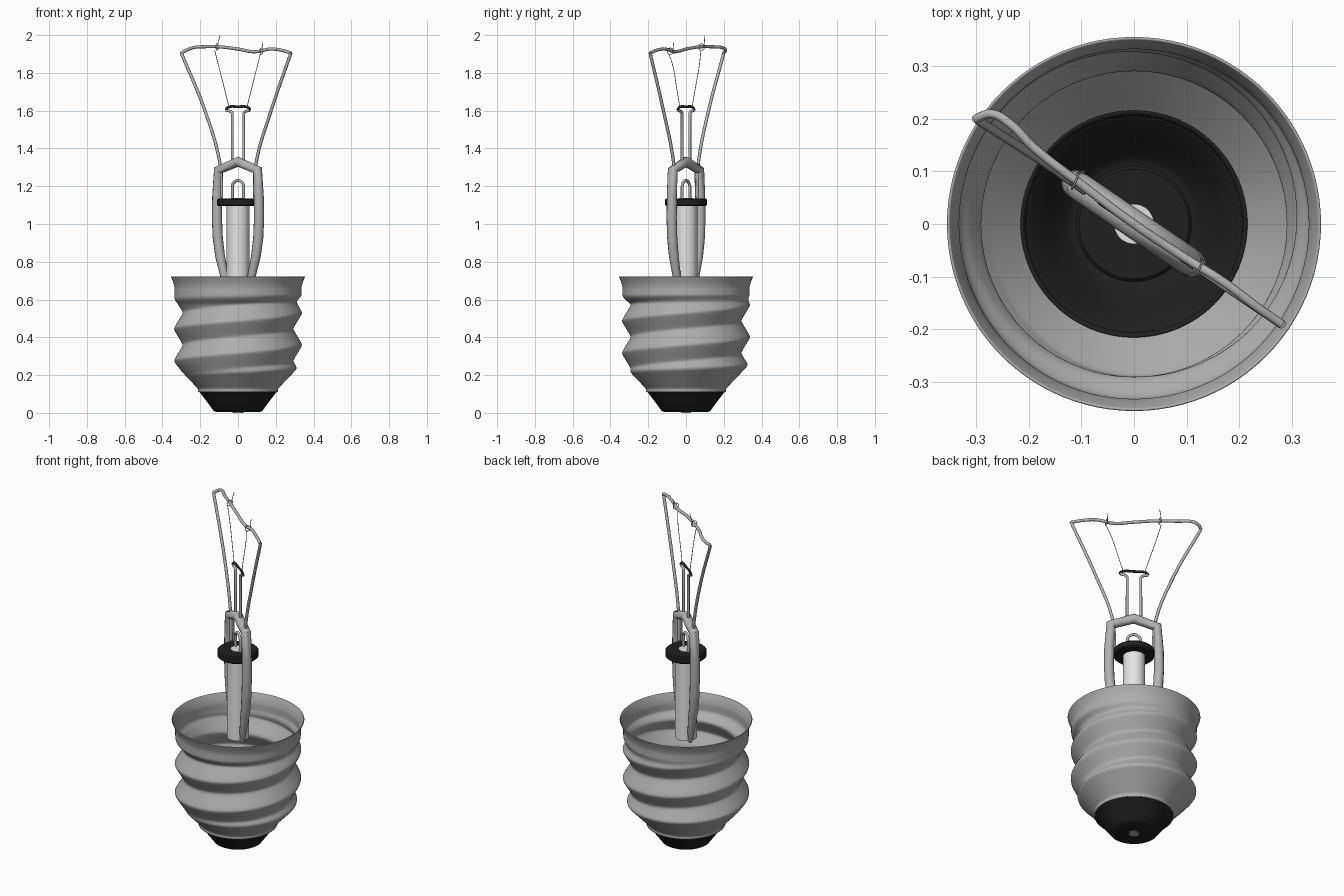
import bpy, bmesh, math
from mathutils import Vector

if "Cube" in bpy.data.objects:
    bpy.data.objects.remove(bpy.data.objects["Cube"])

def material(name, v):
    m = bpy.data.materials.new(name)
    m.diffuse_color = (v, v, v, 1)
    m.use_nodes = True
    m.node_tree.nodes["Principled BSDF"].inputs["Base Color"].default_value = m.diffuse_color
    return m

METAL = material("shell grey", 0.42)
WIRE = material("wire grey", 0.45)
GLASS = material("pale glass", 0.78)
BLACK = material("black insulator", 0.014)
DARK = material("dark filament", 0.02)

# All wires stand in one upright plane turned about z
ANG = math.radians(-34.3)
def P(u, z, n=0.0):
    """Point in the wire plane: u along it, n across it."""
    c, s = math.cos(ANG), math.sin(ANG)
    return Vector((u * c - n * s, u * s + n * c, z))

def finish(obj, mat, angle=40):
    obj.data.materials.clear()
    obj.data.materials.append(mat)
    bpy.ops.object.select_all(action='DESELECT')
    obj.select_set(True)
    bpy.context.view_layer.objects.active = obj
    bpy.ops.object.shade_smooth_by_angle(angle=math.radians(angle))
    return obj

def from_rings(name, rings, mat, angle=40, wall=0.0):
    """Skin closed rings of points, listed bottom to top."""
    bm = bmesh.new()
    rows = [[bm.verts.new(p) for p in ring] for ring in rings]
    n = len(rows[0])
    for a, b in zip(rows, rows[1:]):
        for i in range(n):
            j = (i + 1) % n
            bm.faces.new((a[i], a[j], b[j], b[i]))
    bmesh.ops.remove_doubles(bm, verts=bm.verts, dist=1e-5)
    me = bpy.data.meshes.new(name)
    bm.to_mesh(me)
    bm.free()
    obj = bpy.data.objects.new(name, me)
    bpy.context.collection.objects.link(obj)
    finish(obj, mat, angle)
    if wall:
        mod = obj.modifiers.new("wall", 'SOLIDIFY')
        mod.thickness = wall
        mod.offset = -1
    return obj

def lathe(name, profile, mat, n=64, angle=40, wall=0.0):
    rings = [[(r * math.cos(2 * math.pi * i / n), r * math.sin(2 * math.pi * i / n), z)
              for i in range(n)] for r, z in profile]
    return from_rings(name, rings, mat, angle, wall)

def tube(name, pts, radius, mat, smooth=True, radii=None, cyclic=False):
    """Round wire through the given points."""
    cu = bpy.data.curves.new(name, 'CURVE')
    cu.dimensions = '3D'
    cu.bevel_depth = radius
    cu.bevel_resolution = 4
    cu.use_fill_caps = True
    cu.resolution_u = 8
    sp = cu.splines.new('BEZIER' if smooth else 'POLY')
    dots = sp.bezier_points if smooth else sp.points
    dots.add(len(pts) - 1)
    for i, (d, p) in enumerate(zip(dots, pts)):
        d.co = p if smooth else (*p, 1)
        if smooth:
            d.handle_left_type = d.handle_right_type = 'AUTO'
        d.radius = radii[i] if radii else 1
    sp.use_cyclic_u = cyclic
    obj = bpy.data.objects.new(name, cu)
    bpy.context.collection.objects.link(obj)
    bpy.ops.object.select_all(action='DESELECT')
    obj.select_set(True)
    bpy.context.view_layer.objects.active = obj
    bpy.ops.object.convert(target='MESH')
    return finish(bpy.context.view_layer.objects.active, mat, 50)

# Screw shell: right-hand thread, conical foot, plain flared collar
PITCH, SIDES, ROWS = 0.17, 96, 120
def shell_radius(t, z):
    wave = math.cos(2 * math.pi * ((z - 0.36) / PITCH - t / (2 * math.pi)))
    thread = 0.316 + 0.022 * math.asin(0.95 * wave) / math.asin(0.95)
    k = min(max((z - 0.572) / 0.055, 0), 1)
    k = k * k * (3 - 2 * k)
    collar = 0.336 + 0.019 * min(max((z - 0.66) / 0.06, 0), 1) ** 1.5
    r = thread * (1 - k) + collar * k
    cone = 0.212 + 0.95 * max(z - 0.128, 0)
    h = max(0.02 - abs(r - cone), 0) / 0.02      # rounded join of thread and cone
    return min(r, cone) - h * h * 0.005

rings = []
for j in range(ROWS + 1):
    z = 0.11 + (0.72 - 0.11) * j / ROWS
    rings.append([(shell_radius(t, z) * math.cos(t), shell_radius(t, z) * math.sin(t), z)
                  for t in (2 * math.pi * i / SIDES for i in range(SIDES))])
from_rings("screw_shell", rings, METAL, 70, 0.004)

# Black insulator cup, its flange inside the shell, and the contact below
lathe("insulator", [(0, 0.004), (0.115, 0.004), (0.13, 0.012), (0.165, 0.06),
                    (0.202, 0.108), (0.209, 0.113), (0.209, 0.128), (0.216, 0.137)],
      BLACK, wall=0.004)
lathe("contact", [(0, 0), (0.03, 0), (0.03, 0.008), (0, 0.008)], METAL, n=6)

# Glass stem with a black collar disc
lathe("stem", [(0, 0.62), (0.06, 0.62), (0.06, 1.10), (0.038, 1.10),
               (0.038, 1.138), (0, 1.138)], GLASS, n=40)
lathe("collar_disc", [(0.036, 1.095), (0.104, 1.095), (0.11, 1.101), (0.11, 1.129),
                      (0.104, 1.135), (0.036, 1.135)], BLACK)

# Small wire loop on top of the stem
loop = [P(0.036 * math.cos(a), 1.195 + 0.036 * math.sin(a))
        for a in (math.pi * i / 12 for i in range(13))]
tube("stem_loop", [P(0.036, 1.13)] + loop + [P(-0.036, 1.13)], 0.008, WIRE, smooth=False)

# Thick frame: two bowed legs joined by a peaked top
half = [(0.062, 0.615), (0.076, 0.68), (0.094, 0.75), (0.115, 0.83), (0.130, 0.93),
        (0.135, 1.03), (0.133, 1.14), (0.125, 1.285)]
rad = [0.4, 0.7, 0.85, 0.95, 1, 1, 1, 1]
tube("frame", [P(-u, z) for u, z in half] + [P(0, 1.330)] + [P(u, z) for u, z in half[::-1]],
     0.027, WIRE, smooth=False, radii=rad + [1] + rad[::-1])

for s, side in ((-1, "left"), (1, "right")):
    # Slanted outer supports
    tip = Vector((-0.30, 0.20, 1.905)) if s < 0 else Vector((0.28, -0.19, 1.905))
    tube(side + "_outer_support", [P(s * 0.105, 1.14), P(s * 0.108, 1.25), P(s * 0.120, 1.34),
                                   P(s * 0.212, 1.60), tip], 0.0085, WIRE)
    # Upright inner leads, bent out at the top
    tube(side + "_inner_lead", [P(s * 0.037, 1.325), P(s * 0.037, 1.45), P(s * 0.037, 1.585),
                                P(s * 0.043, 1.594), P(s * 0.076, 1.603)], 0.0075, WIRE,
         smooth=False)
    # Hair-thin hanger with a curl round the top wire and a loose tip
    top = Vector((-0.115, 0.085, 1.937)) if s < 0 else Vector((0.12, -0.08, 1.915))
    end = Vector((-0.095, 0.10, 1.998)) if s < 0 else Vector((0.132, -0.065, 1.962))
    tube(side + "_hanger", [P(s * 0.058, 1.62), P(s * 0.085, 1.71), P(s * 0.125, 1.84),
                            top + P(s * 0.004, -0.016, -0.01)], 0.0018, WIRE)
    tube(side + "_curl", [top + P(0.008 * math.sin(a / 2), 0.017 * math.sin(a), 0.017 * math.cos(a))
                          for a in (2 * math.pi * i / 12 for i in range(12))],
         0.0018, WIRE, cyclic=True)
    tube(side + "_hanger_tip", [top + P(0, -0.012, 0.014), top + P(0, 0.014, 0.014), end],
         0.0018, WIRE)

# Dark bowed bar across the inner leads
tube("dark_bar", [P(-0.078, 1.605), P(-0.064, 1.617), P(0, 1.621),
                  P(0.064, 1.617), P(0.078, 1.605)], 0.007, DARK)

# Wavy top wire joining the outer supports
tube("top_wire", [(-.30, .20, 1.905), (-.27, .209, 1.922), (-.235, .19, 1.934),
                  (-.19, .145, 1.938), (-.10, .075, 1.938), (0, 0, 1.926),
                  (.09, -.06, 1.912), (.17, -.11, 1.926), (.23, -.155, 1.920),
                  (.28, -.19, 1.905)], 0.0085, WIRE)
